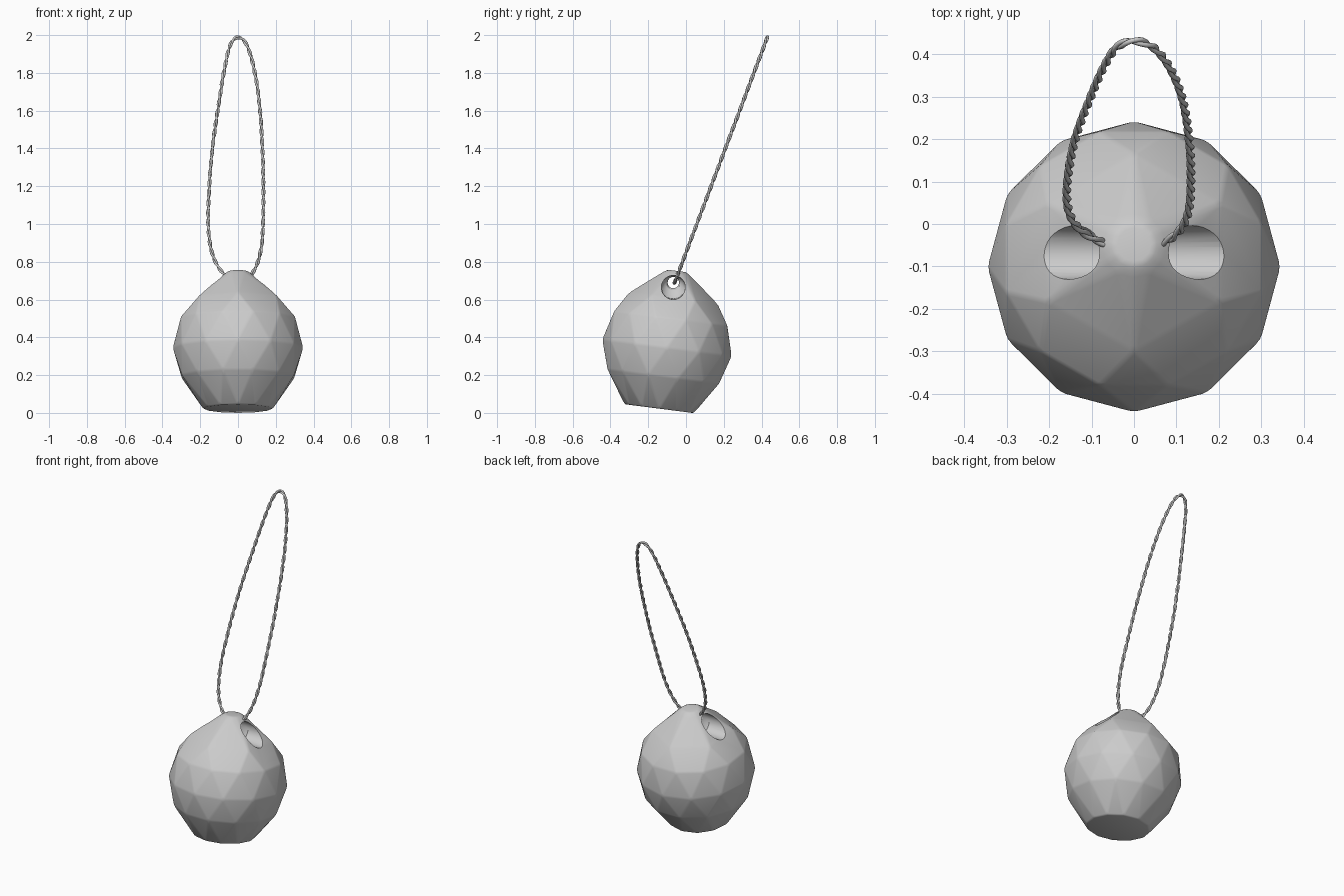
import bpy, bmesh, math
from mathutils import Vector, Matrix

if "Cube" in bpy.data.objects:
    bpy.data.objects.remove(bpy.data.objects["Cube"])

TILT = math.radians(-7.3)
CENTRE = Vector((0, -0.1, 0.352))


def activate(ob):
    bpy.ops.object.select_all(action='DESELECT')
    ob.select_set(True)
    bpy.context.view_layer.objects.active = ob


# Faceted ball: convex hull of rings (radius, height, sides, half-step offset)
rings = [(0.185, -0.33, 12, 0), (0.308, -0.158, 12, 0.5), (0.345, -0.005, 12, 0),
         (0.312, 0.152, 12, 0.5), (0.234, 0.262, 6, 0.5), (0.07, 0.392, 12, 0),
         (0.048, 0.405, 12, 0)]
bm = bmesh.new()
for r, z, n, off in rings:
    for i in range(n):
        a = 2 * math.pi * (i + off) / n
        bm.verts.new((r * math.cos(a), r * math.sin(a), z))
bmesh.ops.convex_hull(bm, input=bm.verts[:])
bmesh.ops.dissolve_limit(bm, angle_limit=0.01, verts=bm.verts[:], edges=bm.edges[:])
bmesh.ops.bevel(bm, geom=bm.edges[:], offset=0.008, segments=2, profile=0.5, affect='EDGES')
bmesh.ops.transform(bm, matrix=Matrix.Translation(CENTRE) @ Matrix.Rotation(TILT, 4, 'X'),
                    verts=bm.verts[:])
low = min(v.co.z for v in bm.verts)
bmesh.ops.translate(bm, vec=(0, 0, -low), verts=bm.verts[:])
me = bpy.data.meshes.new("faceted_ball")
bm.to_mesh(me)
bm.free()
ball = bpy.data.objects.new("faceted_ball", me)
bpy.context.collection.objects.link(ball)


# Cord tunnel and its two side recesses, turned as one profile along x
def tunnel_cutter():
    half = [(0.0, 0.03), (0.03, 0.03), (0.045, 0.036), (0.055, 0.05), (0.075, 0.062), (0.45, 0.068)]
    prof = [(-x, r) for x, r in reversed(half[1:])] + half
    bm = bmesh.new()
    n, loops = 32, []
    for x, r in prof:
        # wide recess sits a little lower than the tunnel
        zc = 0.69 - (r - 0.03) * 0.75
        loops.append([bm.verts.new((x, -0.067 + r * math.cos(2 * math.pi * i / n),
                                    zc + r * math.sin(2 * math.pi * i / n))) for i in range(n)])
    for a, b in zip(loops, loops[1:]):
        for i in range(n):
            bm.faces.new((a[i], a[(i + 1) % n], b[(i + 1) % n], b[i]))
    bm.faces.new(loops[0])
    bm.faces.new(loops[-1])
    bmesh.ops.recalc_face_normals(bm, faces=bm.faces[:])
    me = bpy.data.meshes.new("tunnel_cutter")
    bm.to_mesh(me)
    bm.free()
    ob = bpy.data.objects.new("tunnel_cutter", me)
    bpy.context.collection.objects.link(ob)
    ob.hide_render = True
    return ob


cutter = tunnel_cutter()
mod = ball.modifiers.new("tunnel", 'BOOLEAN')
mod.operation, mod.solver, mod.object = 'DIFFERENCE', 'EXACT', cutter
activate(ball)
bpy.ops.object.modifier_apply(modifier=mod.name)
bpy.data.objects.remove(cutter)
activate(ball)
bpy.ops.object.shade_smooth_by_angle(angle=math.radians(30))

# Cord path (x, z); it lies in a plane leaning back
path = [(0, 1.988), (0.045, 1.95), (0.085, 1.82), (0.115, 1.62), (0.131, 1.35), (0.134, 1.1),
        (0.128, 0.92), (0.105, 0.8), (0.06, 0.72), (0, 0.688), (-0.06, 0.72), (-0.12, 0.8),
        (-0.152, 0.92), (-0.157, 1.1), (-0.138, 1.38), (-0.1, 1.65), (-0.07, 1.83), (-0.04, 1.95)]
slope = 0.495 / 1.31
pts = [Vector((x, -0.06 + (z - 0.69) * slope, z)) for x, z in path]
normal = Vector((0, 1, -slope)).normalized()


def spline(t):
    n = len(pts)
    i = int(t) % n
    f = t - int(t)
    a, b, c, d = (pts[(i + k) % n] for k in (-1, 0, 1, 2))
    return 0.5 * (2 * b + (c - a) * f + (2 * a - 5 * b + 4 * c - d) * f ** 2
                  + (3 * b - a - 3 * c + d) * f ** 3)


# Resample evenly by length so the twist is regular
fine = [spline(i * len(pts) / 3600) for i in range(3600)]
dist = [0.0]
for i in range(3600):
    dist.append(dist[-1] + (fine[(i + 1) % 3600] - fine[i]).length)
COUNT, TURNS, even, j = 624, 26, [], 0
for k in range(COUNT):
    while dist[j + 1] < dist[-1] * k / COUNT:
        j += 1
    even.append(fine[j])

# Two strands twisted around each other
curve = bpy.data.curves.new("twisted_cord", 'CURVE')
curve.dimensions = '3D'
curve.bevel_depth = 0.0058
curve.bevel_resolution = 2
for s in range(2):
    sp = curve.splines.new('POLY')
    sp.points.add(COUNT - 1)
    sp.use_cyclic_u = True
    for k in range(COUNT):
        tangent = (even[(k + 1) % COUNT] - even[k - 1]).normalized()
        side = tangent.cross(normal)
        a = 2 * math.pi * TURNS * k / COUNT + math.pi * s
        p = even[k] + (side * math.cos(a) + normal * math.sin(a)) * 0.005
        sp.points[k].co = (*p, 1)
cord = bpy.data.objects.new("twisted_cord", curve)
bpy.context.collection.objects.link(cord)
activate(cord)
bpy.ops.object.convert(target='MESH')
bpy.ops.object.shade_smooth()
